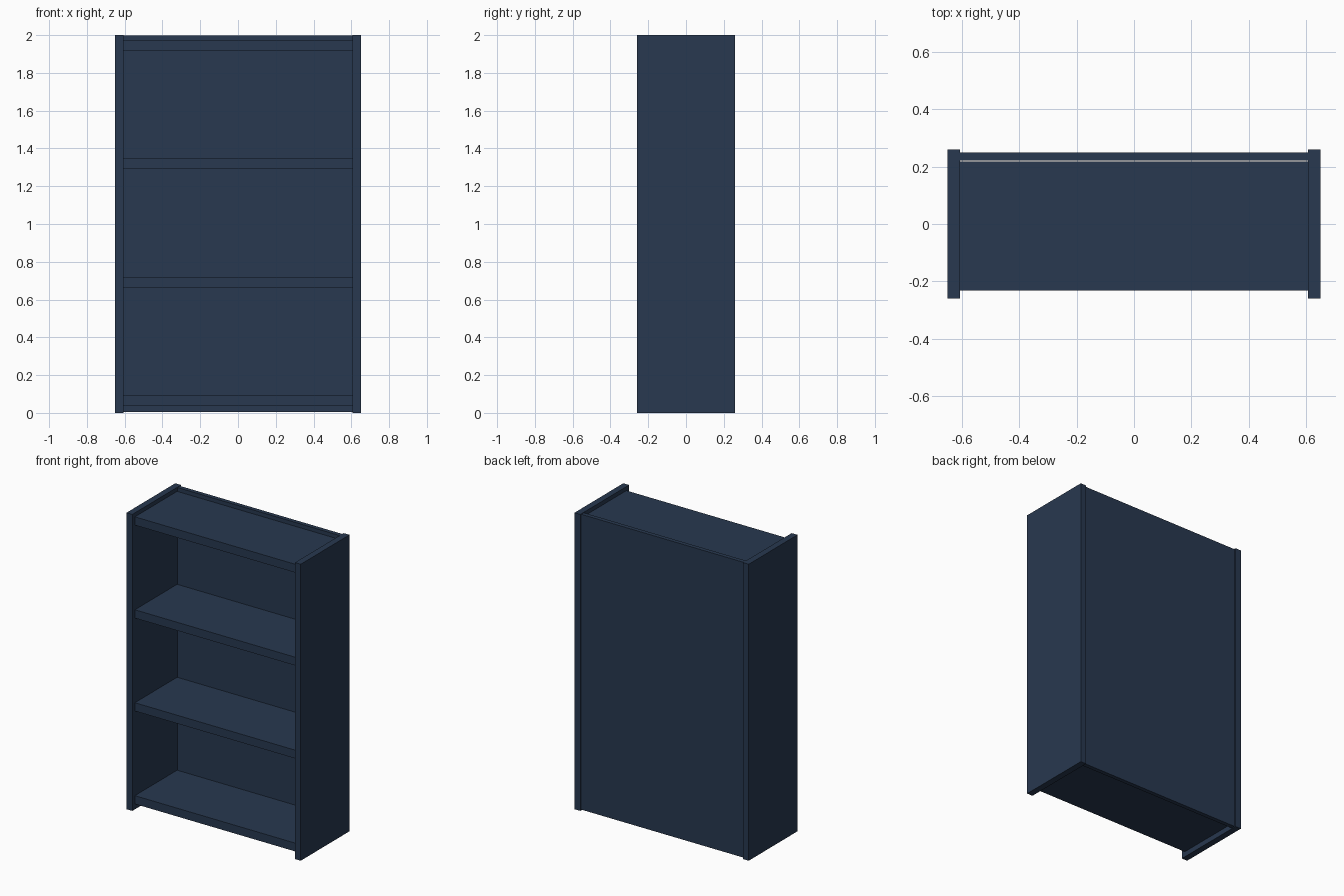
import bpy

if "Cube" in bpy.data.objects:
    bpy.data.objects.remove(bpy.data.objects["Cube"])

# Dark blue painted finish
paint = bpy.data.materials.new("navy_paint")
paint.diffuse_color = (0.021, 0.04, 0.08, 1)
paint.use_nodes = True
paint.node_tree.nodes["Principled BSDF"].inputs["Base Color"].default_value = paint.diffuse_color


def board(name, x, y, z):
    """Box from (min, max) ranges on each axis."""
    bpy.ops.mesh.primitive_cube_add(size=1, location=[sum(r) / 2 for r in (x, y, z)])
    ob = bpy.context.object
    ob.name = name
    ob.scale = [r[1] - r[0] for r in (x, y, z)]
    bpy.ops.object.transform_apply(location=False, rotation=False, scale=True)
    ob.data.materials.append(paint)
    return ob


INNER, OUTER = 0.607, 0.65

# Side panels
board("left_side", (-OUTER, -INNER), (-0.26, 0.26), (0, 2))
board("right_side", (INNER, OUTER), (-0.26, 0.26), (0, 2))

# Back panel, set slightly in from the rear edges of the sides
board("back_panel", (-INNER, INNER), (0.222, 0.25), (0.005, 1.997))

# Four evenly spaced shelves, the lowest and highest closing the case
for i in range(4):
    z = 0.064 + i * 0.627
    board(f"shelf_{i + 1}", (-INNER, INNER), (-0.232, 0.218), (z - 0.028, z + 0.028))
